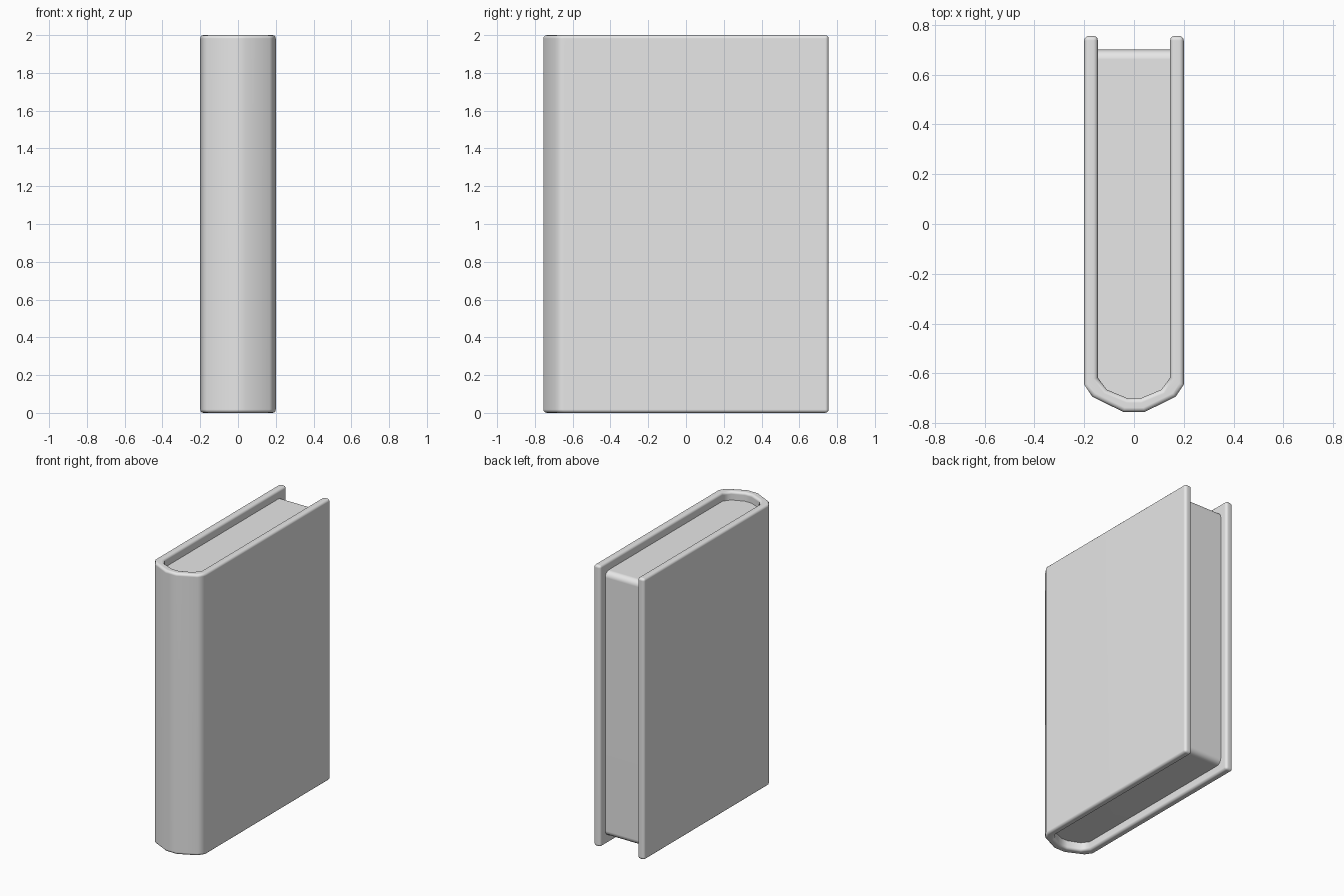
import bpy, bmesh, math

if "Cube" in bpy.data.objects:
    bpy.data.objects.remove(bpy.data.objects["Cube"], do_unlink=True)

grey = bpy.data.materials.new("light_grey")
grey.use_nodes = True
grey.diffuse_color = (0.8, 0.8, 0.8, 1)
grey.node_tree.nodes["Principled BSDF"].inputs["Base Color"].default_value = (0.8, 0.8, 0.8, 1)


def mirrored(half):
    """Close a half outline (right to centre) with its mirror image."""
    return half + [(-x, y) for x, y in reversed(half)]


def prism(name, outline, bottom, top, pick_edge, width, segments):
    """Extrude an outline upward and round the chosen edges."""
    bm = bmesh.new()
    base = bm.faces.new([bm.verts.new((x, y, bottom)) for x, y in outline])
    ext = bmesh.ops.extrude_face_region(bm, geom=[base], use_keep_orig=True)
    for v in ext["geom"]:
        if isinstance(v, bmesh.types.BMVert):
            v.co.z = top
    bmesh.ops.recalc_face_normals(bm, faces=bm.faces)
    bmesh.ops.bevel(bm, geom=[e for e in bm.edges if pick_edge(e)], offset=width,
                    offset_type='OFFSET', segments=segments, profile=0.5,
                    affect='EDGES', clamp_overlap=True)
    mesh = bpy.data.meshes.new(name)
    bm.to_mesh(mesh)
    bm.free()
    mesh.materials.append(grey)
    obj = bpy.data.objects.new(name, mesh)
    bpy.context.collection.objects.link(obj)
    bpy.ops.object.select_all(action='DESELECT')
    obj.select_set(True)
    bpy.context.view_layer.objects.active = obj
    bpy.ops.object.shade_smooth_by_angle(angle=math.radians(40))
    weighted = obj.modifiers.new("Even shading", 'WEIGHTED_NORMAL')
    weighted.keep_sharp = True
    return obj


# Cover: two boards joined by a rounded spine
BACK = 0.755
outer = [(0.2, BACK), (0.2, -0.645), (0.167, -0.694), (0.042, -BACK)]
inner = [(0.145, BACK), (0.145, -0.617), (0.11, -0.665), (0.026, -0.7)]
cover_outline = mirrored(outer) + mirrored(inner)[::-1]
prism("cover", cover_outline, 0, 2,
      lambda e: e.calc_face_angle(0) > math.radians(50), 0.018, 3)

# Page block: set back from the cover, with softened fore-edge corners
page_back = 0.7
page_outline = mirrored([(0.145, page_back)] + inner[1:])


def fore_edge(e):
    a, b = (v.co for v in e.verts)
    return min(a.y, b.y) > page_back - 0.01 and abs(a.z - b.z) < 0.01


prism("pages", page_outline, 0.06, 1.94, fore_edge, 0.04, 4)
